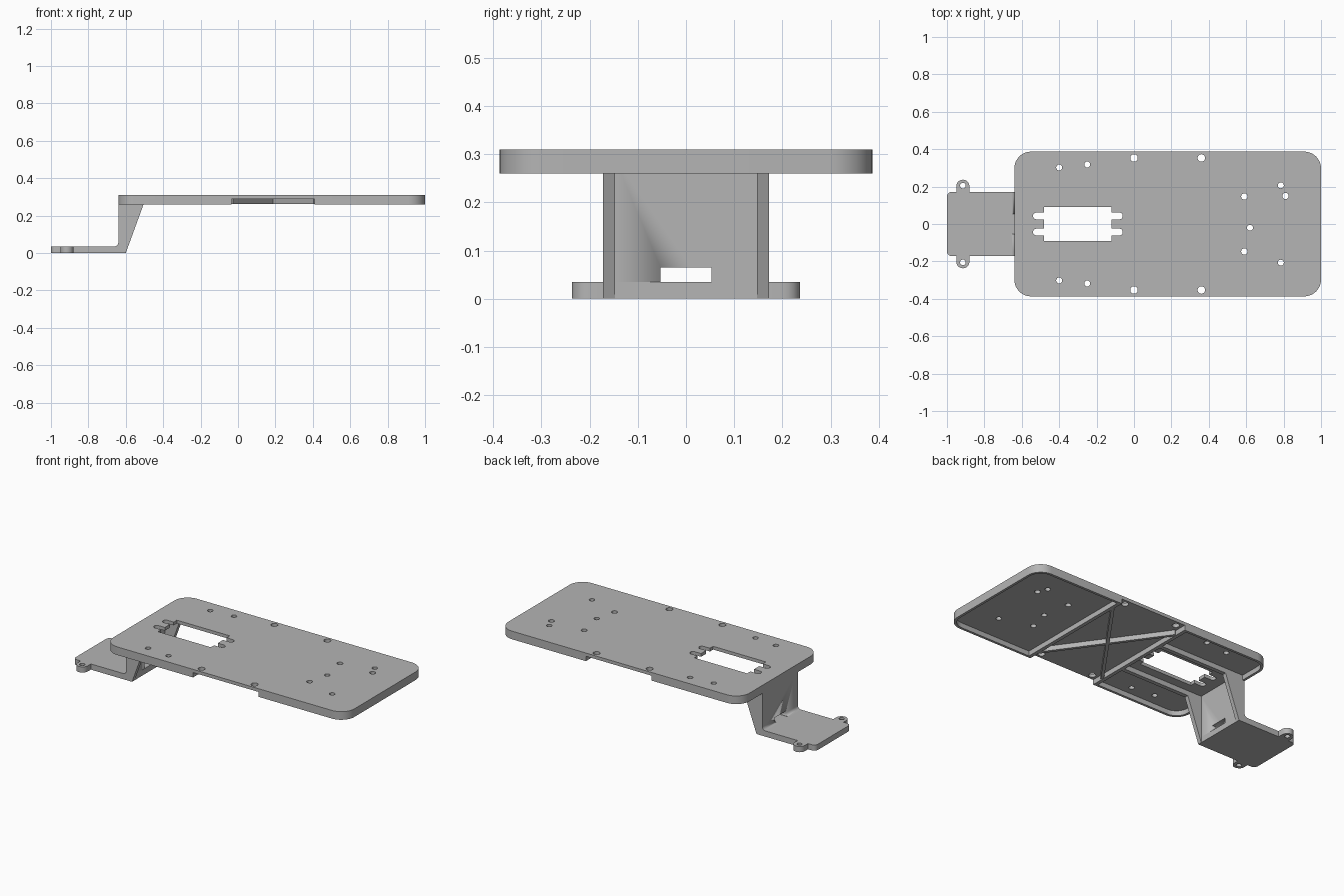
import bpy
from math import sin, cos, pi, hypot, atan2

if "Cube" in bpy.data.objects:
    bpy.data.objects.remove(bpy.data.objects["Cube"], do_unlink=True)

GREY = (0.46, 0.46, 0.46, 1)
mat = bpy.data.materials.new("plain grey")
mat.use_nodes = True
mat.diffuse_color = GREY
mat.node_tree.nodes["Principled BSDF"].inputs["Base Color"].default_value = GREY


def arc(cx, cy, r, a0, a1, n=10):
    return [(cx + r * cos(a0 + (a1 - a0) * i / n), cy + r * sin(a0 + (a1 - a0) * i / n))
            for i in range(n + 1)]


def circle(x, y, r):
    return arc(x, y, r, 0, 2 * pi, 24)[:-1]


def rounded(x0, x1, y0, y1, r):
    corners = [(x1 - r, y1 - r), (x0 + r, y1 - r), (x0 + r, y0 + r), (x1 - r, y0 + r)]
    return [p for i, (x, y) in enumerate(corners)
            for p in arc(x, y, r, i * pi / 2, (i + 1) * pi / 2)]


def rect(x0, x1, y0, y1):
    return [(x0, y0), (x1, y0), (x1, y1), (x0, y1)]


def prism(name, loops, lo, hi, side=False):
    """Extrude filled outlines (inner loops are holes) along z, or along y if side."""
    cu = bpy.data.curves.new(name, "CURVE")
    cu.dimensions, cu.fill_mode, cu.extrude = "2D", "BOTH", (hi - lo) / 2
    for pts in loops:
        s = cu.splines.new("POLY")
        s.points.add(len(pts) - 1)
        for p, (x, y) in zip(s.points, pts):
            p.co = (x, y, 0, 1)
        s.use_cyclic_u = True
    tmp = bpy.data.objects.new(name + " outline", cu)
    bpy.context.collection.objects.link(tmp)
    deps = bpy.context.evaluated_depsgraph_get()
    me = bpy.data.meshes.new_from_object(tmp.evaluated_get(deps))
    bpy.data.objects.remove(tmp, do_unlink=True)
    ob = bpy.data.objects.new(name, me)
    bpy.context.collection.objects.link(ob)
    me.materials.clear()
    me.materials.append(mat)
    mid = (lo + hi) / 2
    if side:
        ob.rotation_euler.x = pi / 2
        ob.location.y = mid
    else:
        ob.location.z = mid
    bpy.ops.object.select_all(action="DESELECT")
    ob.select_set(True)
    bpy.context.view_layer.objects.active = ob
    # weld caps to walls so cuts are clean
    bpy.ops.object.mode_set(mode="EDIT")
    bpy.ops.mesh.select_all(action="SELECT")
    bpy.ops.mesh.remove_doubles(threshold=0.0001)
    bpy.ops.mesh.normals_make_consistent(inside=False)
    bpy.ops.object.mode_set(mode="OBJECT")
    bpy.ops.object.shade_smooth_by_angle(angle=pi / 6)
    return ob


TOP, SKIN, LOW = 0.31, 0.29, 0.26
X0, X1, W = -0.64, 1.0, 0.387
NOTCH0, NOTCH1 = -0.035, 0.41

# deck with screw holes and a slotted motor opening
holes = [(0.62, -0.02, 0.016), (0.81, 0.15, 0.017)]
for x, y, r in [(-0.4, 0.302, 0.016), (-0.25, 0.318, 0.016), (0, 0.353, 0.02),
                (0.36, 0.353, 0.02), (0.59, 0.147, 0.017), (0.785, 0.207, 0.016)]:
    holes += [(x, y, r), (x, -y, r)]

ex, ey, sy, sr = 0.18, 0.092, 0.043, 0.018
quarter = [(ex, sy - sr)] + arc(0.222, sy, sr, -pi / 2, pi / 2) + [(ex, sy + sr), (ex, ey)]
right = [(x, -y) for x, y in reversed(quarter)] + quarter
opening = right + [(-x, y) for x, y in reversed(right)]
opening = [(x - 0.3, y) for x, y in opening]
outline = rounded(X0, X1, -W, W, 0.09)
prism("deck", [outline, opening] + [circle(*h) for h in holes], SKIN, TOP)

# thin rim below the deck, open between the cross ribs
T = 0.015


def rim_end(name, x_cut, sign):
    keep = lambda pts: [p for p in pts if (p[0] - x_cut) * sign > 0]
    outer = sorted(keep(outline), key=lambda p: atan2(p[1], (p[0] - x_cut) * sign))
    inner = sorted(keep(rounded(X0 + T, X1 - T, T - W, W - T, 0.09 - T)),
                   key=lambda p: atan2(p[1], (p[0] - x_cut) * sign))
    loop = [(x_cut, -W)] + outer + [(x_cut, W), (x_cut, W - T)] + inner[::-1] + [(x_cut, T - W)]
    prism(name, [loop], LOW, SKIN)


rim_end("rim_right", NOTCH1, 1)
rim_end("rim_left", NOTCH0, -1)

# cross ribs, long ribs and diagonal braces on the underside
R = 0.022
prism("cross_rib_left", [rect(NOTCH0 - R, NOTCH0, T - W, W - T)], LOW, SKIN)
prism("cross_rib_right", [rect(NOTCH1, NOTCH1 + R, T - W, W - T)], LOW, SKIN)


def brace(name, a, b, w):
    dx, dy = b[0] - a[0], b[1] - a[1]
    k = w / 2 / hypot(dx, dy)
    nx, ny = -dy * k, dx * k
    prism(name, [[(a[0] + nx, a[1] + ny), (a[0] - nx, a[1] - ny),
                  (b[0] - nx, b[1] - ny), (b[0] + nx, b[1] + ny)]], LOW + 0.001, SKIN)


B = 0.31
brace("diagonal_brace_a", (NOTCH0, -B), (NOTCH1, B), 0.018)
brace("diagonal_brace_b", (NOTCH0, B), (NOTCH1, -B), 0.018)

# bracket foot with two screw ears
H, BW, WX = 0.035, 0.172, -0.6
half = ([(WX, BW), (-0.88, BW)] + arc(-0.915, 0.202, 0.035, 0, pi)
        + [(-0.95, BW)] + arc(-0.975, BW - 0.025, 0.025, pi / 2, pi, 6))
foot = half + [(x, -y) for x, y in reversed(half)]
prism("foot", [foot, circle(-0.915, 0.205, 0.015), circle(-0.915, -0.205, 0.015)], 0, H)

# upright wall with filleted base and a cable slot
F = 0.02
fillet = arc(X0 - F, H + F, F, 0, -pi / 2, 6)
G = 0.025
wall = prism("upright_wall", [[(WX, H), (WX, LOW + 0.03), (X0 + T, LOW + 0.03),
                               (X0 + T, LOW), (X0, LOW)] + fillet], G - BW, BW - G, side=True)
cutter = prism("slot_cutter", [rect(-0.75, -0.5, -0.053, 0.053)], H - 0.02, 0.065)
cutter.hide_render = True
cutter.hide_viewport = True
cutter.display_type = "WIRE"
cut = wall.modifiers.new("cable slot", "BOOLEAN")
cut.operation, cut.object, cut.solver = "DIFFERENCE", cutter, "EXACT"

# sloped gussets and the ribs that carry them under the deck
gusset = [(WX, H), (WX, 0), (-0.505, LOW), (X0, LOW)] + fillet
for name, s in (("left", 1), ("right", -1)):
    lo, hi = sorted((s * (BW - G), s * BW))
    prism("gusset_" + name, [gusset], lo, hi, side=True)
    prism("long_rib_" + name, [rect(X0 + T, NOTCH0 - R, lo, hi)], LOW, SKIN)
